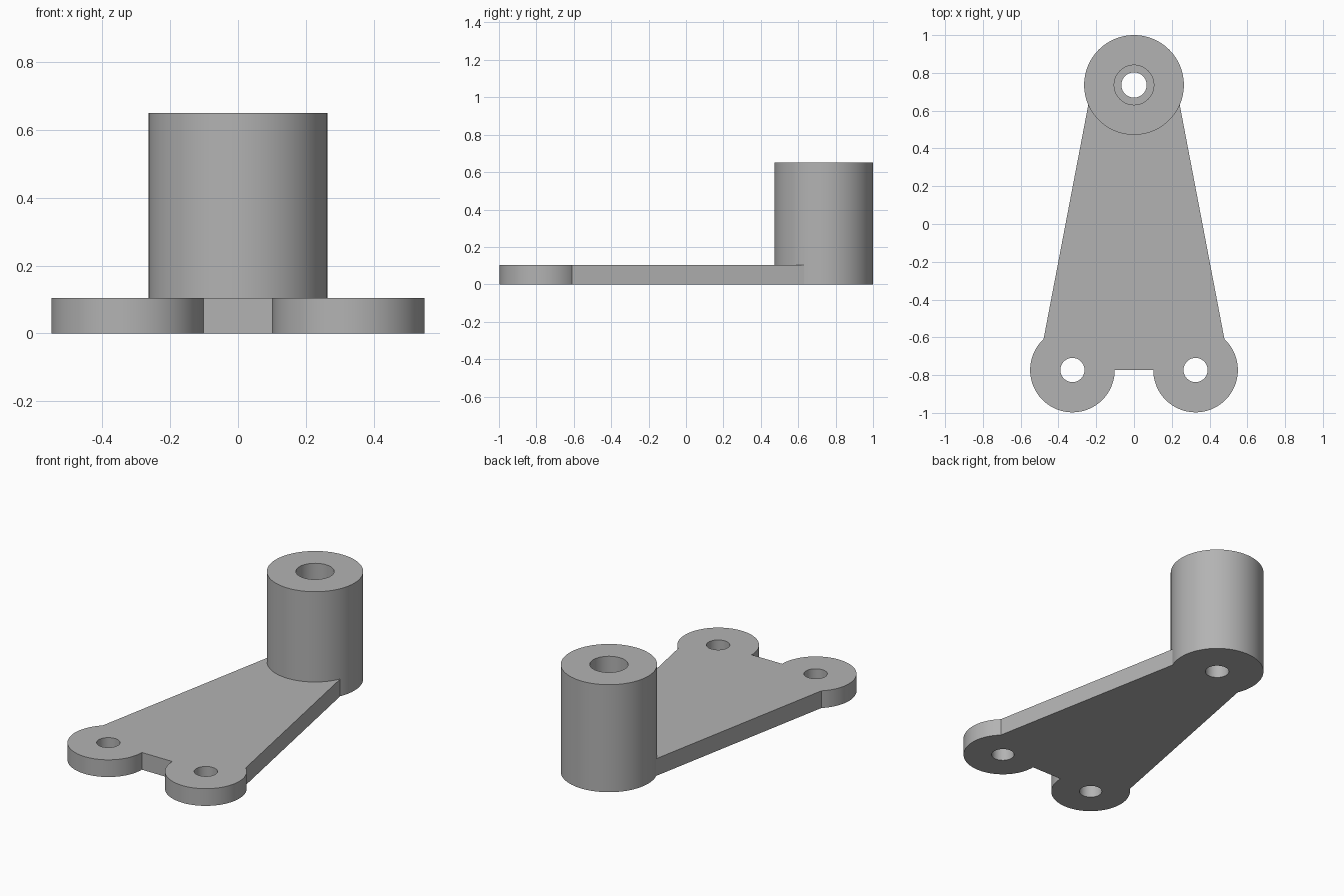
import bpy
import bmesh
import math

cube = bpy.data.objects.get("Cube")
if cube:
    bpy.data.objects.remove(cube, do_unlink=True)

PLATE_H, BOSS_H = 0.104, 0.65
BOSS_Y, BOSS_R = 0.736, 0.264
FOOT_X, FOOT_Y, FOOT_R = 0.326, -0.773, 0.224

grey = bpy.data.materials.new("grey metal")
grey.use_nodes = True
colour = (0.45, 0.45, 0.45, 1)
grey.diffuse_color = colour
grey.node_tree.nodes["Principled BSDF"].inputs["Base Color"].default_value = colour


def prism(name, outline, z0, z1):
    """Extrude a flat outline from z0 up to z1."""
    bm = bmesh.new()
    face = bm.faces.new([bm.verts.new((x, y, z0)) for x, y in outline])
    top = bmesh.ops.extrude_face_region(bm, geom=[face])["geom"]
    verts = [v for v in top if isinstance(v, bmesh.types.BMVert)]
    bmesh.ops.translate(bm, verts=verts, vec=(0, 0, z1 - z0))
    bmesh.ops.recalc_face_normals(bm, faces=bm.faces)
    mesh = bpy.data.meshes.new(name)
    bm.to_mesh(mesh)
    bm.free()
    mesh.materials.append(grey)
    obj = bpy.data.objects.new(name, mesh)
    bpy.context.collection.objects.link(obj)
    return obj


def cylinder(name, x, y, r, z0, z1, sides=96):
    angles = [2 * math.pi * i / sides for i in range(sides)]
    ring = [(x + r * math.cos(a), y + r * math.sin(a)) for a in angles]
    return prism(name, ring, z0, z1)


def combine(target, tool, operation):
    """Apply a boolean with the tool, then discard the tool."""
    mod = target.modifiers.new(tool.name, "BOOLEAN")
    mod.operation = operation
    mod.solver = "EXACT"
    mod.object = tool
    bpy.context.view_layer.objects.active = target
    bpy.ops.object.modifier_apply(modifier=mod.name)
    bpy.data.objects.remove(tool, do_unlink=True)


# Tapered web plate between the boss and the two feet
half_top, half_bottom = 0.222, 0.51
bracket = prism("mounting_bracket", [
    (-half_bottom, FOOT_Y), (half_bottom, FOOT_Y),
    (half_top, BOSS_Y), (-half_top, BOSS_Y)], 0, PLATE_H)

# Round feet and tall boss
for side, name in ((-1, "right_foot"), (1, "left_foot")):
    combine(bracket, cylinder(name, side * FOOT_X, FOOT_Y, FOOT_R, 0, PLATE_H), "UNION")
combine(bracket, cylinder("boss", 0, BOSS_Y, BOSS_R, 0, BOSS_H), "UNION")

# Screw holes in the feet, stepped bore through the boss
for side, name in ((-1, "right_hole"), (1, "left_hole")):
    combine(bracket, cylinder(name, side * FOOT_X, FOOT_Y, 0.064, -0.1, 0.3, 64), "DIFFERENCE")
combine(bracket, cylinder("through_bore", 0, BOSS_Y, 0.067, -0.1, 0.8, 64), "DIFFERENCE")
combine(bracket, cylinder("counterbore", 0, BOSS_Y, 0.105, PLATE_H, 0.8, 64), "DIFFERENCE")

# Smooth round walls with crisp rims
bpy.ops.object.select_all(action="DESELECT")
bracket.select_set(True)
bpy.context.view_layer.objects.active = bracket
bpy.ops.object.shade_smooth_by_angle(angle=math.radians(30))
